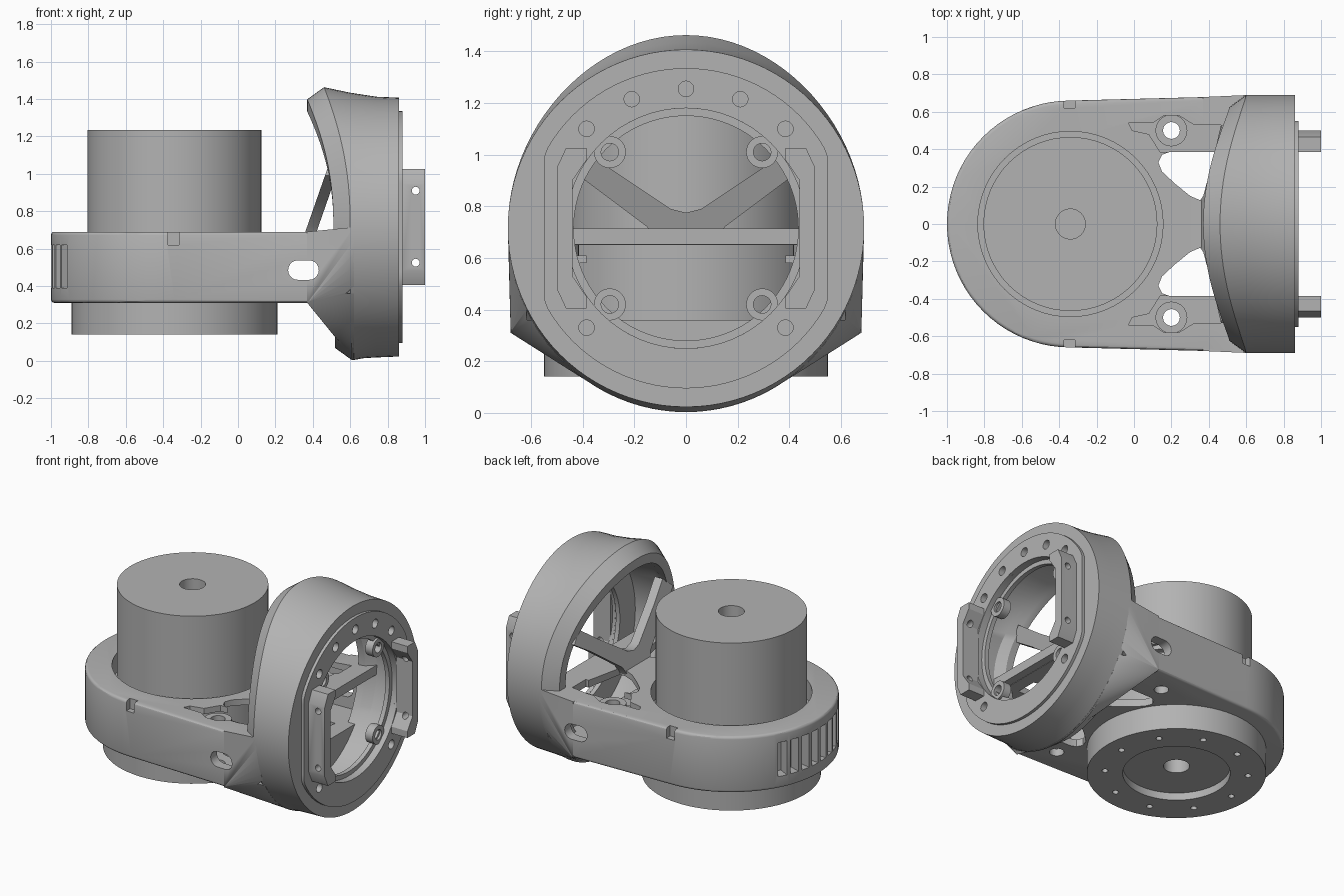
import bpy, bmesh
from math import sin, cos, radians, pi, tau

cube = bpy.data.objects.get("Cube")
if cube:
    bpy.data.objects.remove(cube)

grey = bpy.data.materials.new("machined grey")
grey.use_nodes = True
grey.diffuse_color = (0.45, 0.45, 0.45, 1)
grey.node_tree.nodes["Principled BSDF"].inputs["Base Color"].default_value = (0.45, 0.45, 0.45, 1)

MX = -0.34      # motor axis x
RZ = 0.715      # ring axis z


def finish(name, bm):
    bmesh.ops.recalc_face_normals(bm, faces=bm.faces)
    me = bpy.data.meshes.new(name)
    bm.to_mesh(me)
    bm.free()
    me.materials.append(grey)
    ob = bpy.data.objects.new(name, me)
    bpy.context.collection.objects.link(ob)
    return ob


def prism(name, pts, lo, hi, axis="z", bevel=0):
    """Extrude a flat outline along an axis."""
    place = {"z": lambda a, b, h: (a, b, h),
             "x": lambda a, b, h: (h, a, b),
             "y": lambda a, b, h: (a, h, b)}[axis]
    bm = bmesh.new()
    ends = [[bm.verts.new(place(a, b, h)) for a, b in pts] for h in (lo, hi)]
    caps = [bm.faces.new(e) for e in ends]
    n = len(pts)
    for i in range(n):
        j = (i + 1) % n
        bm.faces.new((ends[0][i], ends[0][j], ends[1][j], ends[1][i]))
    if bevel:
        bmesh.ops.recalc_face_normals(bm, faces=bm.faces)
        bmesh.ops.bevel(bm, geom=[e for f in caps for e in f.edges], offset=bevel,
                        segments=3, profile=0.5, affect="EDGES")
    return finish(name, bm)


def arc(cx, cy, r, a0=0, a1=360, n=48):
    steps = n if a1 - a0 == 360 else n + 1
    return [(cx + r * cos(radians(a0 + (a1 - a0) * i / n)),
             cy + r * sin(radians(a0 + (a1 - a0) * i / n))) for i in range(steps)]


def loft(name, sections):
    """Join closed sections into a closed ring."""
    bm = bmesh.new()
    rows = [[bm.verts.new(p) for p in s] for s in sections]
    n, m = len(rows), len(rows[0])
    for i in range(n):
        for j in range(m):
            a, b, k = rows[i], rows[(i + 1) % n], (j + 1) % m
            bm.faces.new((a[j], b[j], b[k], a[k]))
    return finish(name, bm)


def combine(ob, others, op="DIFFERENCE"):
    bpy.context.view_layer.objects.active = ob
    for other in others:
        other.hide_render = True
        mod = ob.modifiers.new("cut", "BOOLEAN")
        mod.operation, mod.solver, mod.object = op, "EXACT", other
        bpy.ops.object.modifier_apply(modifier=mod.name)
        bpy.data.objects.remove(other)


def flip(pts):
    return [(x, -y) for x, y in pts]


def both(pts):
    """Complete a half outline by mirroring it over the first coordinate."""
    return pts + [(-y, z) for y, z in reversed(pts) if y > 0]


# Motor with flange, bore and recessed underside
outline = [(.08, 1.235), (.465, 1.235), (.465, .31), (.55, .31),
           (.55, .14), (.33, .14), (.33, .19), (.08, .19)]
motor = loft("motor", [[(MX + r * cos(a), r * sin(a), z) for r, z in outline]
                       for a in (tau * i / 64 for i in range(64))])
combine(motor, [prism("cutter", arc(*arc(MX, 0, .44, n=10)[i], .02, n=12), .1, .2)
                for i in range(10)])

# Housing body, tapering out towards the ring
side = .679
body = prism("body", arc(MX, 0, .66, 90, 270, 40) + [(.39, -side), (.39, side)],
             .31, .69, bevel=.018)
bm = bmesh.new()
for y in (-side, side):
    for z in (.31, .69):
        bm.verts.new((.37, y, z))
        bm.verts.new((.62, y, .69))
for y, z in arc(0, 0, 1, 180, 360, 32):
    bm.verts.new((.62, .69 * y, RZ + .712 * z))
hull = bmesh.ops.convex_hull(bm, input=bm.verts)
bmesh.ops.delete(bm, geom=[v for v in bm.verts if not v.link_faces], context="VERTS")
combine(body, [finish("neck", bm)], "UNION")

window = [(.13, .33), (.15, .28), (.22, .215), (.30, .15), (.37, .12), (.41, .12),
          (.46, .385), (.19, .385), (.15, .37)]
pocket = [(-.03, .54), (-.01, .50), (.08, .48), (.14, .385), (.48, .385), (.48, .53),
          (.32, .53), (.24, .58), (.16, .58), (.1, .54)]
cutters = [
    prism("cutter", arc(MX, 0, .495, n=64), .56, .8),
    prism("cutter", arc(MX, 0, .53, -60, 60, 32) + [(0, .6), (.7, .62), (.7, -.62), (0, -.6)],
          .36, .65),
    prism("cutter", arc(0, RZ, .6, 186, 354, 32), .565, .8, "x"),
    prism("cutter", arc(.38, .485, .052, -90, 90, 10) + arc(.32, .485, .052, 90, 270, 10),
          -1, 1, "y")]
for turn in (list, flip):
    cutters += [prism("cutter", turn(window), -.1, .8),
                prism("cutter", turn(pocket), .63, .8),
                prism("cutter", turn(arc(.2, .5, .045, n=20)), .2, .5),
                prism("cutter", turn([(-.375, .62), (-.315, .62), (-.315, .7), (-.375, .7)]),
                      .62, .8)]
# Cooling slots round the closed end
for i in range(8):
    a = pi + radians((i - 3.5) * 7.6)
    u, v = (cos(a), sin(a)), (-sin(a) * .031, cos(a) * .031)
    slot = [(MX + r * u[0] + s * v[0], r * u[1] + s * v[1])
            for r, s in ((.58, -1), (.7, -1), (.7, 1), (.58, 1))]
    cutters.append(prism("cutter", slot, .39, .62))
combine(body, cutters)

# Pocket shelves with screw bosses
for turn, word in ((list, "left"), (flip, "right")):
    shelf = prism(word + "_shelf", turn(pocket), .58, .61)
    combine(shelf, [prism("boss", turn(arc(.2, .5, .085, n=32)), .55, .66)], "UNION")
    combine(shelf, [prism("cutter", turn(arc(.2, .5, .045, n=20)), .5, .8)])

# Ring shell, its back rim sweeping rearwards at the top
sections = []
for i in range(96):
    a = tau * i / 96
    s = sin(a)
    xb = .6 - .14 * s ** 2.3 if s > 0 else .6 + .01 * s * s
    flare = .712 + .036 * max(s, 0) ** 2
    xa, inset = xb - .09, .065
    prof = [(.86, .692, 0), (.74, .697, 0), ((.74 + xb) / 2, (flare + .697) / 2 - .004, 0),
            (xb, flare, 0), (xa, flare, inset), (xa, flare, inset * 2),
            (xa + .05, flare, inset * 2), (xa + .11, .69, .09), (.8, .69, .09),
            (.8, .69, .255), (.83, .69, .255), (.83, .69, .225), (.86, .69, .225)]
    sections.append([(x, cos(a) * (.69 - d), RZ + s * (r - d)) for x, r, d in prof])
ring = loft("ring_shell", sections)

# Front mounting plate with flats and screw holes
disc = [(max(-.55, min(.55, y)), z) for y, z in arc(0, RZ, .62, n=96)]
plate = prism("mounting_plate", disc, .855, .88, "x")
combine(plate, [prism("cutter", arc(0, RZ, .465, n=64), .8, .9, "x")])
corners = [(sy, sz) for sy in (-1, 1) for sz in (-1, 1)]
holes = [(.385 * sy, .385 * sz) for sy, sz in corners] + [(-.21, .5), (.21, .5), (0, .54)]
for target in (plate, ring):
    combine(target, [prism("cutter", arc(y, RZ + z, .03, n=20), .835, .9, "x")
                     for y, z in holes])

# Four screw lugs inside the opening
for i, (sy, sz) in enumerate(corners):
    y, z = .295 * sy, RZ + .295 * sz
    lug = prism("lug_%d" % (i + 1), arc(y, z, .062, n=28), .79, .845, "x")
    combine(lug, [prism("cutter", arc(y, z, .034, n=20), .7, .9, "x")])

# Forked strut leaning from the body to the ring's back rim
fork = both([(0, .775), (.06, .79), (.30, .95), (.45, 1.06), (.53, .99), (.39, .9),
             (.15, .72), (.12, .66)])
strut = prism("forked_strut", fork, .36, .42, "x")
for v in strut.data.vertices:
    v.co.x += (v.co.z - .69) * .35

# Side brackets standing out from the plate
shape = [(.385, 1.025), (.465, 1.025), (.5, .95), (.5, .48), (.465, .405), (.385, .405),
         (.385, .45), (.44, .53), (.44, .9), (.385, .98)]
for sgn, word in ((1, "left"), (-1, "right")):
    bracket = prism(word + "_bracket", [(sgn * y, z) for y, z in shape], .875, 1, "x")
    combine(bracket, [prism("cutter", arc(.95, z, .021, n=16), -.7, .7, "y")
                      for z in (.525, .91)])

# Smooth shading with sharp edges kept
bpy.ops.object.select_all(action="DESELECT")
for ob in bpy.context.collection.objects:
    if ob.type == "MESH" and ob.data.materials and ob.data.materials[0] == grey:
        ob.select_set(True)
        bpy.context.view_layer.objects.active = ob
bpy.ops.object.shade_smooth_by_angle(angle=radians(30))
